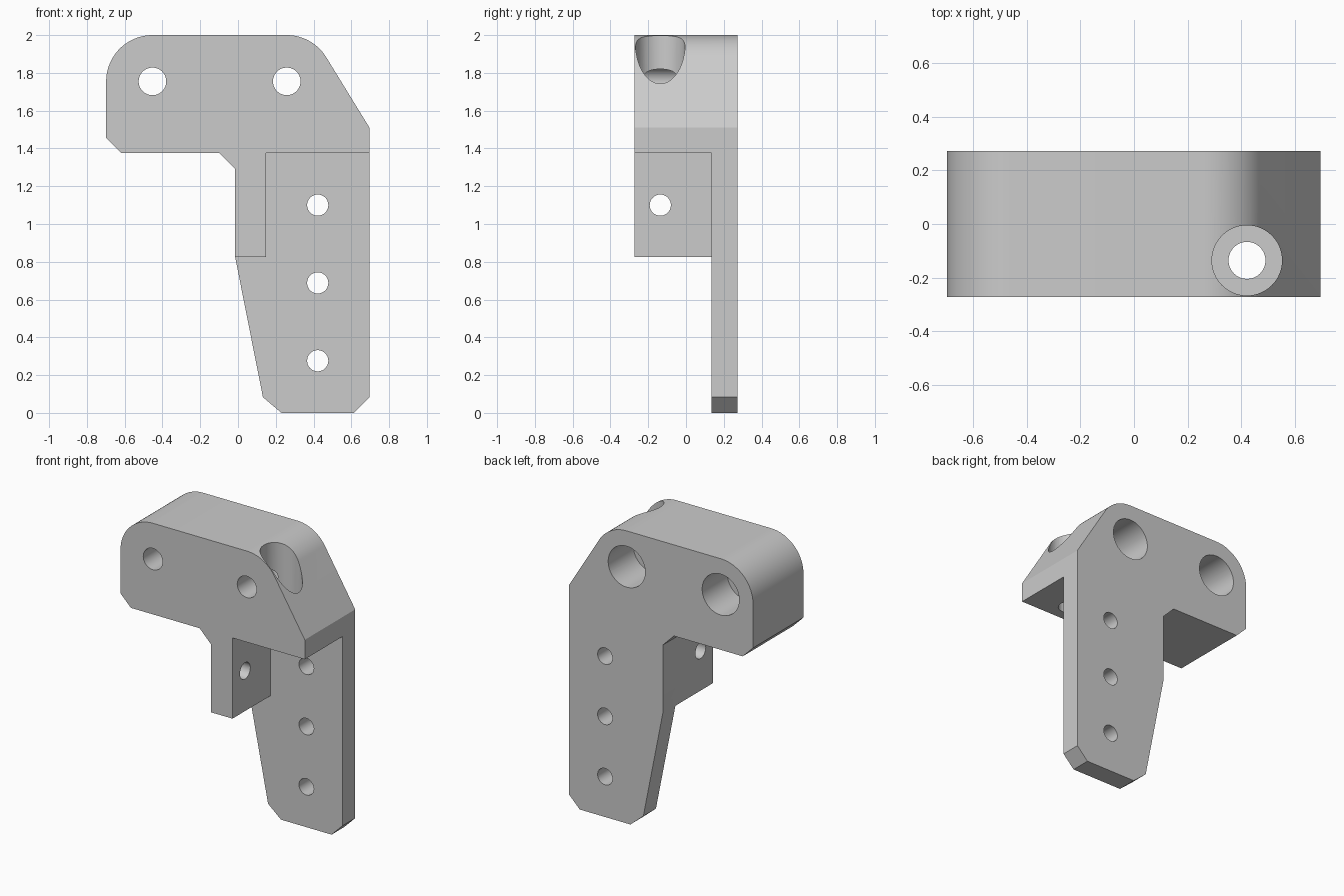
import bpy, bmesh, math
from mathutils import Matrix, Vector

if "Cube" in bpy.data.objects:
    bpy.data.objects.remove(bpy.data.objects["Cube"], do_unlink=True)

FRONT, BACK = -0.2725, 0.2725
PLATE_FRONT = 0.136      # front face of the thin mounting plate
MID = -0.136             # depth of the clamp screw and flange hole

grey = bpy.data.materials.new("satin grey")
grey.use_nodes = True
grey.diffuse_color = (0.6, 0.6, 0.6, 1)
grey.node_tree.nodes["Principled BSDF"].inputs["Base Color"].default_value = (0.6, 0.6, 0.6, 1)


def finish(bm, name):
    bmesh.ops.recalc_face_normals(bm, faces=bm.faces)
    mesh = bpy.data.meshes.new(name)
    bm.to_mesh(mesh)
    bm.free()
    mesh.materials.append(grey)
    obj = bpy.data.objects.new(name, mesh)
    bpy.context.collection.objects.link(obj)
    return obj


def prism(name, outline, y0, y1):
    """Extrude an x-z outline along y."""
    bm = bmesh.new()
    face = bm.faces.new([bm.verts.new((x, y0, z)) for x, z in outline])
    ext = bmesh.ops.extrude_face_region(bm, geom=[face])["geom"]
    bmesh.ops.translate(bm, vec=(0, y1 - y0, 0),
                        verts=[v for v in ext if isinstance(v, bmesh.types.BMVert)])
    return finish(bm, name)


def rod(name, start, end, radius):
    a, b = Vector(start), Vector(end)
    turn = (b - a).to_track_quat('Z', 'Y').to_matrix().to_4x4()
    bm = bmesh.new()
    bmesh.ops.create_cone(bm, cap_ends=True, segments=64, radius1=radius, radius2=radius,
                          depth=(b - a).length,
                          matrix=Matrix.Translation((a + b) / 2) @ turn)
    return finish(bm, name)


def arc(cx, cz, r, a0, a1, n=20):
    angles = [math.radians(a0 + (a1 - a0) * i / n) for i in range(n + 1)]
    return [(cx + r * math.cos(a), cz + r * math.sin(a)) for a in angles]


# Bracket body: full side outline, rounded head and chamfered foot
BOLT_X, BOLT_Z = (-0.453, 0.258), 1.755
outline = ([(-0.62, 1.377), (-0.698, 1.455)]
           + arc(BOLT_X[0], BOLT_Z, 0.245, 180, 90)
           + arc(BOLT_X[1], BOLT_Z, 0.245, 90, 32)
           + [(0.696, 1.51), (0.696, 0.083), (0.613, 0), (0.23, 0), (0.132, 0.083),
              (-0.015, 0.825), (-0.015, 1.292), (-0.1, 1.377)])
body = prism("bracket_body", outline, FRONT, BACK)

# Front relief, leaving the thin plate and the side flange
cutters = [prism("relief_cutter",
                 [(-1, -1), (1, -1), (1, 1.377), (0.149, 1.377), (0.149, 0.825), (-1, 0.825)],
                 -1, PLATE_FRONT)]

# Head bolt holes, counterbored from the back
for x in BOLT_X:
    cutters.append(rod("bolt_cutter", (x, -1, BOLT_Z), (x, 1, BOLT_Z), 0.073))
    cutters.append(rod("counterbore_cutter", (x, 0.0, BOLT_Z), (x, 1, BOLT_Z), 0.14))

# Vertical clamp screw hole with its head recess
cutters.append(rod("screw_cutter", (0.422, MID, 1.2), (0.422, MID, 2.3), 0.069))
cutters.append(rod("recess_cutter", (0.422, MID, 1.51), (0.422, MID, 2.3), 0.131))

# Flange hole and the row of plate holes
cutters.append(rod("flange_cutter", (-0.3, MID, 1.1), (0.3, MID, 1.1), 0.056))
for z in (0.276, 0.688, 1.1):
    cutters.append(rod("plate_cutter", (0.422, 0, z), (0.422, 1, z), 0.056))

for cutter in cutters:
    cutter.hide_render = True
    mod = body.modifiers.new(cutter.name, 'BOOLEAN')
    mod.operation = 'DIFFERENCE'
    mod.solver = 'EXACT'
    mod.object = cutter

# Bake the cuts and drop the cutters
bpy.context.view_layer.update()
graph = bpy.context.evaluated_depsgraph_get()
baked = bpy.data.meshes.new_from_object(body.evaluated_get(graph))
body.modifiers.clear()
body.data = baked
baked.materials.clear()
baked.materials.append(grey)
for poly in baked.polygons:
    poly.material_index = 0
for cutter in cutters:
    bpy.data.objects.remove(cutter, do_unlink=True)

# Smooth bores and rounds, sharp edges elsewhere
for obj in bpy.context.selected_objects:
    obj.select_set(False)
body.select_set(True)
bpy.context.view_layer.objects.active = body
bpy.ops.object.shade_smooth_by_angle(angle=math.radians(25))
